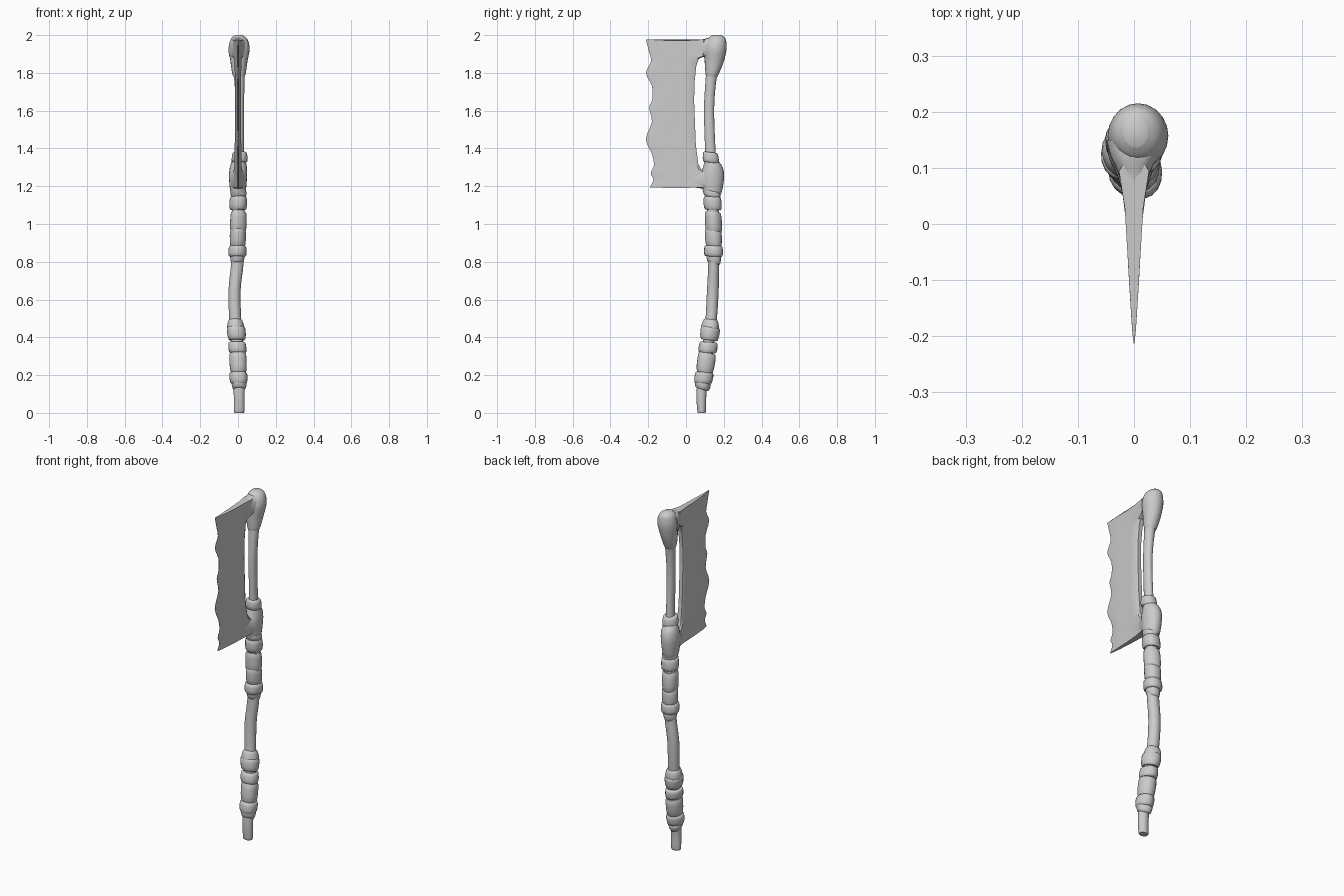
import bpy, bmesh, math, random

random.seed(4)
SIDES = 20


def finish(name, bm, angle=40):
    bmesh.ops.recalc_face_normals(bm, faces=bm.faces[:])
    me = bpy.data.meshes.new(name)
    bm.to_mesh(me)
    bm.free()
    me.shade_smooth()
    me.set_sharp_from_angle(angle=math.radians(angle))
    ob = bpy.data.objects.new(name, me)
    bpy.context.collection.objects.link(ob)
    return ob


def skin(name, rings, angle=40):
    """Bridge a list of closed point rings and cap both ends."""
    bm = bmesh.new()
    loops = [[bm.verts.new(p) for p in r] for r in rings]
    n = len(loops[0])
    for a, b in zip(loops, loops[1:]):
        for i in range(n):
            j = (i + 1) % n
            bm.faces.new((a[i], a[j], b[j], b[i]))
    bm.faces.new(loops[0])
    bm.faces.new(loops[-1])
    return finish(name, bm, angle)


def spline(pts, steps=4):
    """Catmull-Rom refinement of a list of tuples."""
    out = []
    for k in range(len(pts) - 1):
        p0, p1 = pts[max(k - 1, 0)], pts[k]
        p2, p3 = pts[k + 1], pts[min(k + 2, len(pts) - 1)]
        for s in range(steps):
            t = s / steps
            out.append(tuple(
                0.5 * (2 * b + (c - a) * t + (2 * a - 5 * b + 4 * c - d) * t * t
                       + (3 * b - a - 3 * c + d) * t ** 3)
                for a, b, c, d in zip(p0, p1, p2, p3)))
    return out + [pts[-1]]


def lerp(table, v):
    for (a, fa), (b, fb) in zip(table, table[1:]):
        if v <= b:
            return fa + (fb - fa) * max(0, v - a) / (b - a)
    return table[-1][1]


def ring(z, cx, cy, rx, ry, tilt=0, wob=None):
    pts = []
    for i in range(SIDES):
        a = 2 * math.pi * i / SIDES
        w = wob[i] if wob else 1
        y = ry * w * math.sin(a)
        pts.append((cx + rx * w * math.cos(a), cy + y, z - tilt * y))
    return pts


# bone shaft: z, centre x, centre y, radius x, radius y
shaft = [(0.0, .006, .083, .021, .016), (.012, .006, .083, .028, .023),
         (.12, .006, .083, .029, .027), (.30, .0, .11, .032, .03),
         (.48, -.014, .132, .032, .030), (.65, -.018, .142, .032, .031),
         (.80, -.003, .147, .033, .029), (1.0, .0, .146, .033, .03),
         (1.2, .005, .137, .034, .034), (1.38, .01, .129, .022, .028),
         (1.6, .01, .122, .022, .027), (1.74, .008, .130, .026, .028),
         (1.80, .006, .138, .030, .031)]
skin("bone_shaft", [ring(*r) for r in spline(shaft)])

# knuckle end at the top
knuckle = [(1.775, .006, .136, .027, .028), (1.80, .005, .140, .036, .037),
           (1.86, .005, .150, .045, .051), (1.92, .007, .156, .054, .058),
           (1.96, .007, .160, .050, .054), (1.985, .005, .163, .039, .044),
           (2.0, .003, .163, .020, .025)]
skin("knuckle", [ring(*r, tilt=-.05 if r[0] < 1.9 else 0) for r in spline(knuckle)])

# blade guard swelling where the lower arm meets the shaft
guard = [(1.15, 0, .14, .036, .042), (1.18, 0, .14, .042, .052),
         (1.25, 0, .14, .048, .062), (1.30, .002, .142, .045, .052),
         (1.335, .004, .135, .036, .036)]
skin("guard", [ring(*r) for r in spline(guard)])

# wrapped bands: bottom z, top z, bottom radius, top radius, tilt
bands = [(.125, .165, .034, .042, .35), (.155, .215, .045, .047, .10),
         (.212, .318, .043, .046, .22), (.318, .375, .047, .046, .08),
         (.385, .455, .046, .050, .15), (.44, .495, .049, .036, .12),
         (.79, .84, .033, .039, .30), (.828, .885, .048, .046, .05),
         (.878, .97, .041, .043, .25), (.955, 1.065, .043, .042, .12),
         (1.075, 1.145, .046, .045, .06), (1.14, 1.175, .040, .042, .2),
         (1.325, 1.38, .043, .038, .12)]
cx_of = [(r[0], r[1]) for r in shaft]
cy_of = [(r[0], r[2]) for r in shaft]
for k, (z0, z1, r0, r1, tilt) in enumerate(bands):
    phase = random.uniform(0, 6.28)
    wob = [1 + .03 * math.sin(3 * i * 2 * math.pi / SIDES + phase)
           + random.uniform(-.015, .015) for i in range(SIDES)]
    rings = []
    for t, s in ((0, .86), (.10, .97), (.35, 1.02), (.7, 1.02), (.92, .97), (1, .86)):
        z, r = z0 + (z1 - z0) * t, (r0 + (r1 - r0) * t) * s
        rings.append(ring(z, lerp(cx_of, z), lerp(cy_of, z), r, r * 1.03, tilt, wob))
    skin(f"wrap_band_{k + 1}", rings, 50)

# blade: chipped cutting edge and hollowed back, both as (z, y)
edge = [(1.195, -.19), (1.235, -.172), (1.27, -.187), (1.31, -.17), (1.37, -.18),
        (1.45, -.213), (1.54, -.18), (1.615, -.195), (1.66, -.178), (1.73, -.18),
        (1.80, -.212), (1.86, -.185), (1.91, -.195), (1.978, -.213)]
back = [(1.195, .11), (1.275, .105), (1.29, .08), (1.32, .065), (1.42, .052),
        (1.65, .043), (1.75, .045), (1.84, .055), (1.875, .068), (1.89, .105),
        (1.978, .11)]
half = [(-.215, .001), (-.18, .004), (-.10, .009), (0, .0145), (.05, .018), (.11, .03)]
edge_curve = spline(edge, 3)
levels = sorted({z for z, _ in edge_curve} | {z for z, _ in back})
rows = []
for z in levels:
    e, b = lerp(edge_curve, z), lerp(back, z)
    ys = [e + (b - e) * t for t in (0, .08, .25, .5, .75, .95)]
    side = [(.0008 if i == 0 else lerp(half, y), y) for i, y in enumerate(ys)]
    side.append((lerp(half, b) * .6, b))

    # pull the top and bottom edges slightly concave
    def level(y):
        dip = .007 * math.sin(math.pi * min(1, max(0, (y + .21) / .32)))
        return z - dip if z > 1.95 else z - dip * .6 if z < 1.2 else z
    rows.append([(x, y, level(y)) for x, y in side]
                + [(-x, y, level(y)) for x, y in reversed(side)])
skin("blade", rows, 35)


# arms flaring from the blade into the shaft: y, half width, low z, high z
def arm(name, sections):
    rings = []
    for y, hx, lo, hi in spline(sections, 3):
        pts = []
        for i in range(SIDES):
            a = 2 * math.pi * i / SIDES
            c, s = math.cos(a), math.sin(a)
            pts.append((hx * math.copysign(abs(c) ** .7, c), y,
                        (lo + hi) / 2 + (hi - lo) / 2 * math.copysign(abs(s) ** .7, s)))
        rings.append(pts)
    skin(name, rings)


arm("upper_arm", [(-.02, .011, 1.91, 1.968), (.05, .019, 1.89, 1.973),
                  (.09, .028, 1.885, 1.978), (.12, .042, 1.87, 1.985),
                  (.15, .050, 1.86, 1.985)])
arm("lower_arm", [(-.02, .011, 1.2, 1.25), (.04, .018, 1.194, 1.265),
                  (.08, .028, 1.188, 1.285), (.11, .040, 1.18, 1.30),
                  (.14, .045, 1.17, 1.31)])
